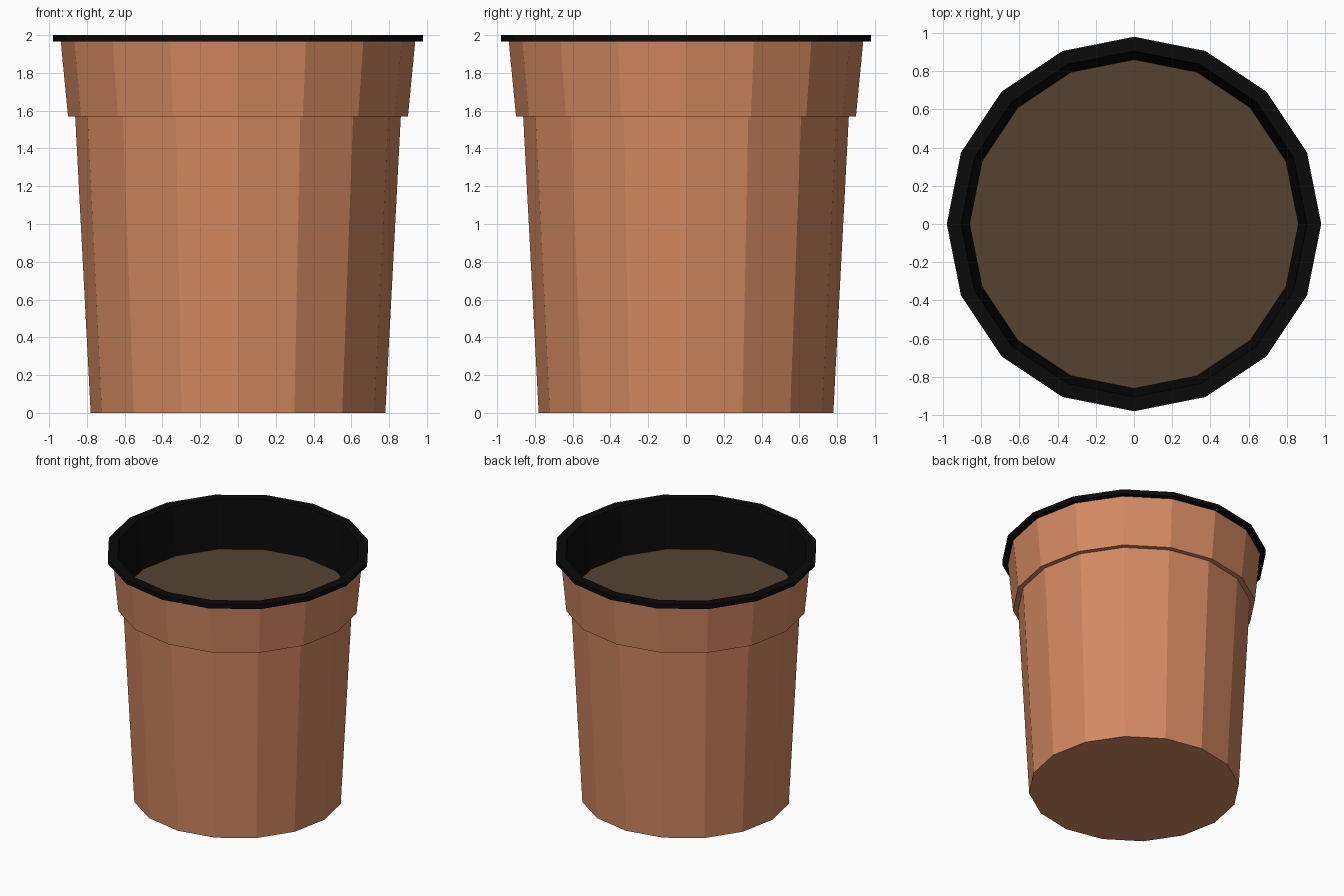
import bpy, bmesh
from math import cos, sin, pi

if "Cube" in bpy.data.objects:
    bpy.data.objects.remove(bpy.data.objects["Cube"])

SIDES = 16


def material(name, rgb):
    m = bpy.data.materials.new(name)
    m.diffuse_color = (*rgb, 1)
    m.use_nodes = True
    m.node_tree.nodes["Principled BSDF"].inputs["Base Color"].default_value = m.diffuse_color
    return m


def lathe(name, profile, mat, cap_start=False, cap_end=False):
    """Sweep (radius, z) points, listed with the outside on the right, round z."""
    bm = bmesh.new()
    rings = [[bm.verts.new((r * cos(2 * pi * i / SIDES), r * sin(2 * pi * i / SIDES), z))
              for i in range(SIDES)] for r, z in profile]
    for a, b in zip(rings, rings[1:]):
        for i in range(SIDES):
            j = (i + 1) % SIDES
            bm.faces.new((a[i], a[j], b[j], b[i]))
    if cap_start:
        bm.faces.new(rings[0][::-1])
    if cap_end:
        bm.faces.new(rings[-1])
    mesh = bpy.data.meshes.new(name)
    bm.to_mesh(mesh)
    bm.free()
    mesh.materials.append(mat)
    obj = bpy.data.objects.new(name, mesh)
    bpy.context.collection.objects.link(obj)
    return obj


terracotta = material("terracotta", (0.66, 0.25, 0.12))
black = material("black", (0.003, 0.003, 0.003))
earth = material("earth", (0.09, 0.055, 0.03))

# Tapered pot body with base, ledge and wider collar
lathe("pot_body", [(0.78, 0), (0.862, 1.57), (0.90, 1.57), (0.938, 1.965)],
      terracotta, cap_start=True)

# Overhanging rim that continues down as the inner wall
lathe("rim_and_lining", [(0.938, 1.965), (0.98, 1.965), (0.98, 2.0), (0.905, 2.0), (0.86, 1.61)],
      black)

# Soil surface
lathe("soil", [(0.86, 1.61)], earth, cap_end=True)
